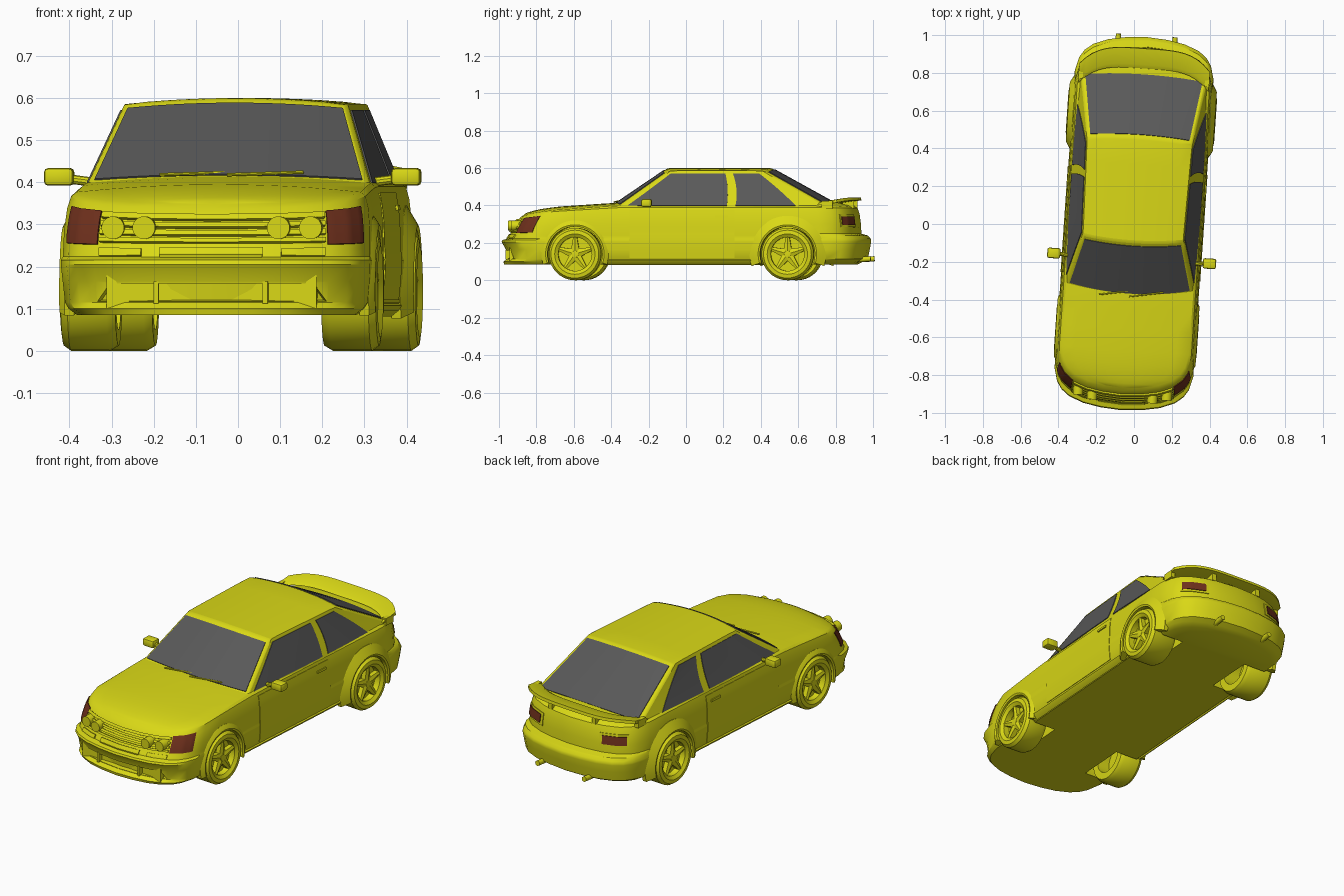
import bpy, bmesh, math
from mathutils import Vector

if "Cube" in bpy.data.objects:
    bpy.data.objects.remove(bpy.data.objects["Cube"])


def material(name, rgb):
    m = bpy.data.materials.new(name)
    m.use_nodes = True
    m.diffuse_color = (*rgb, 1)
    m.node_tree.nodes["Principled BSDF"].inputs["Base Color"].default_value = (*rgb, 1)
    return m


YELLOW = material("yellow paint", (0.70, 0.69, 0.008))
GLASS = material("grey glass", (0.10, 0.10, 0.10))
RED = material("dark red lens", (0.16, 0.03, 0.012))
parts = []


def make(name, bm, mat=YELLOW):
    bmesh.ops.remove_doubles(bm, verts=bm.verts, dist=1e-5)
    bmesh.ops.dissolve_degenerate(bm, edges=bm.edges, dist=1e-5)
    bmesh.ops.recalc_face_normals(bm, faces=bm.faces)
    me = bpy.data.meshes.new(name)
    bm.to_mesh(me)
    bm.free()
    me.materials.append(mat)
    ob = bpy.data.objects.new(name, me)
    bpy.context.collection.objects.link(ob)
    parts.append(ob)
    return ob


def grid(bm, rows, wrap_u=False, wrap_v=False):
    vs = [[bm.verts.new(p) for p in r] for r in rows]
    n, k = len(vs), len(vs[0])
    for i in range(n if wrap_v else n - 1):
        for j in range(k if wrap_u else k - 1):
            a, b = vs[i], vs[(i + 1) % n]
            bm.faces.new((a[j], a[(j + 1) % k], b[(j + 1) % k], b[j]))
    return vs


def interp(table, x):
    for a, b in zip(table, table[1:]):
        if x <= b[0] or b is table[-1]:
            t = max(0, min(1, (x - a[0]) / (b[0] - a[0])))
            return [p + (q - p) * t for p, q in zip(a[1:], b[1:])]


def slab(name, f, mat=YELLOW, lo=-0.004, hi=0.004, nu=8, nv=4):
    """Thin closed plate that follows the surface f(u, v)."""
    def at(u, v, off):
        e = 1e-3
        p = f(u, v)
        n = (f(u + e, v) - f(u - e, v)).cross(f(u, v + e) - f(u, v - e)).normalized()
        if n.dot(p - Vector((0, 0.1, 0.25))) < 0:
            n = -n
        return p + n * off
    bm = bmesh.new()
    us = [0.002 + 0.996 * i / nu for i in range(nu + 1)]
    vs = [0.002 + 0.996 * j / nv for j in range(nv + 1)]
    a = grid(bm, [[at(u, v, lo) for u in us] for v in vs])
    b = grid(bm, [[at(u, v, hi) for u in us] for v in vs])
    rim = lambda g: g[0] + [r[-1] for r in g[1:]] + g[-1][-2::-1] + [r[0] for r in g[-2:0:-1]]
    ra, rb = rim(a), rim(b)
    for i in range(len(ra)):
        j = (i + 1) % len(ra)
        bm.faces.new((ra[i], ra[j], rb[j], rb[i]))
    return make(name, bm, mat)


def lathe(name, prof, y, z, side, a0=0, a1=360, n=40, mat=YELLOW):
    """Closed (radius, x) profile turned about an axle along x."""
    full = a1 - a0 == 360
    bm = bmesh.new()
    angs = [math.radians(a0 + (a1 - a0) * i / n) for i in range(n if full else n + 1)]
    g = grid(bm, [[(side * x, y + r * math.cos(a), z + r * math.sin(a)) for r, x in prof]
                  for a in angs], True, full)
    if not full:
        bm.faces.new(g[0])
        bm.faces.new(g[-1])
    return make(name, bm, mat)


def box(name, lo, hi, bevel=0.0, mat=YELLOW):
    bm = bmesh.new()
    bmesh.ops.create_cube(bm, size=1)
    for v in bm.verts:
        v.co = [(l + h) / 2 + c * (h - l) for l, h, c in zip(lo, hi, v.co)]
    if bevel:
        bmesh.ops.bevel(bm, geom=bm.edges[:], offset=bevel, segments=2, affect='EDGES', profile=0.5)
    return make(name, bm, mat)


def rod(name, p, q, r, n=20):
    p, q = Vector(p), Vector(q)
    bm = bmesh.new()
    bmesh.ops.create_cone(bm, cap_ends=True, segments=n, radius1=r, radius2=r, depth=(q - p).length)
    rot = (q - p).to_track_quat('Z', 'Y')
    for v in bm.verts:
        v.co = rot @ v.co + (p + q) / 2
    return make(name, bm)


# Lower body: level, half width, front y, rear y
ROWS = [(.085, .33, -.975, .92), (.10, .35, -.978, .95), (.115, .36, -.958, .975),
        (.165, .365, -.965, .985), (.205, .368, -.988, .992), (.215, .368, -.983, .992),
        (.225, .365, -.955, .988), (.24, .365, -.95, .975), (.25, .365, -.945, .94),
        (.30, .364, -.93, .938), (.36, .358, -.905, .93), (.39, .35, -.885, .92), (.40, .338, -.87, .905)]
CORNER = [(0, 0, 0), (1, .3, .008), (2, .55, .025), (3, .76, .055), (4, .88, .09), (5, .95, .13), (6, 1, .2)]
DECK = [(-.95, .335), (-.87, .348), (-.7, .375), (-.4, .395), (-.3, .40), (.7, .40), (.95, .395)]


def lift(level, y):
    return level if level < .22 else .22 + (level - .22) / .18 * (interp(DECK, y)[0] - .22)


def shell(level, end, t):
    w, yf, yr = interp(ROWS, level)
    xf, back = interp(CORNER, abs(t) * 6)
    y = yf + back if end < 0 else yr - back
    return Vector((math.copysign(w * xf, t), y, lift(level, y)))


def half_outline(level):
    pts = [shell(level, -1, i / 6) for i in range(7)]
    tail = [shell(level, 1, i / 6) for i in range(6, -1, -1)]
    a, b = pts[-1], tail[0]
    for i in range(1, 12):
        p = a.lerp(b, i / 12)
        p.z = lift(level, p.y)
        pts.append(p)
    return pts + tail


bm = bmesh.new()
flip = Vector((-1, 1, 1))
rings = []
for row in ROWS:
    h = half_outline(row[0])
    rings.append(h + [p * flip for p in h[-2:0:-1]])
g = grid(bm, rings, True)
bm.faces.new(g[0])
deck = []
for p in half_outline(.40):
    deck.append([(p.x * u / 5, p.y, p.z + .018 * (1 - u * u / 25) * min(1, p.x / .3)) for u in range(-5, 6)])
grid(bm, deck)
body = make("body_shell", bm)


def skin(name, end, t0, t1, z0, z1, mat=YELLOW, lo=-.004, hi=.004, taper=0.0):
    def f(u, v):
        z = z0 + (z1 - z0) * v
        lev = .22 + (z - .22) * 1.42 if end < 0 and z > .22 else z
        return shell(lev, end, (t0 + (t1 - t0) * u) * (1 - taper * v))
    return slab(name, f, mat, lo, hi, 12, 4)


def carve(cutter):
    m = body.modifiers.new("cut", 'BOOLEAN')
    m.operation, m.solver, m.object = 'DIFFERENCE', 'EXACT', cutter
    bpy.context.view_layer.objects.active = body
    bpy.ops.object.modifier_apply(modifier=m.name)
    parts.remove(cutter)
    bpy.data.objects.remove(cutter)


# Wheel wells and lower air intake
for s in (-1, 1):
    for y in (-.57, .57):
        carve(rod("well_cutter", (s * .2, y, .14), (s * .5, y, .14), .149, 40))
box("intake_back", (-.25, -.93, .10), (.25, -.90, .18))
carve(skin("intake_cutter", -1, -.5, .5, .117, .16, lo=-.025, hi=.05, taper=.15))
for x in (-.13, .13):
    box("intake_divider", (x - .006, -.957, .112), (x + .006, -.90, .165))

# Cabin panels
A, B = Vector((.337, -.345, .392)), Vector((.265, -.075, .586))
C, D = Vector((.335, .79, .392)), Vector((.278, .44, .586))


def patch(a, b, c, d, bow0, bow1):
    def f(u, v):
        return a.lerp(b, u).lerp(d.lerp(c, u), v) + Vector(bow0).lerp(Vector(bow1), v) * (4 * u * (1 - u))
    return f


shield = patch(A * flip, A, B, B * flip, (0, -.04, .012), (0, -.02, .014))
roof = patch(B * flip, B, D, D * flip, (0, -.02, .014), (0, .015, .014))
hatch = patch(D * flip, D, C, C * flip, (0, .015, .014), (0, .02, .012))
flank = {s: patch(*(p * (flip if s < 0 else Vector((1, 1, 1))) for p in (A, C, D, B)),
                  (s * .012, 0, 0), (0, 0, 0)) for s in (-1, 1)}
bm = bmesh.new()
for f in (shield, roof, hatch, flank[-1], flank[1]):
    grid(bm, [[f(i / 10, j / 4) for i in range(11)] for j in range(5)])
cabin = make("cabin", bm)
bev = cabin.modifiers.new("soft edges", 'BEVEL')
bev.width, bev.segments, bev.angle_limit = .009, 2, math.radians(25)


def pane(name, f, quad):
    a, b, c, d = (Vector((*q, 0)) for q in quad)
    def g(u, v):
        q = a.lerp(b, u).lerp(d.lerp(c, u), v)
        return f(q.x, q.y)
    slab(name, g, GLASS, -.004, .004, 14, 6)


pane("windshield", shield, [(.02, .06), (.98, .06), (.975, .93), (.025, .93)])
pane("rear_window", hatch, [(.03, .05), (.97, .05), (.97, .95), (.03, .95)])
for s in (-1, 1):
    pane("door_window", flank[s], [(.04, .03), (.52, .03), (.58, .92), (.06, .92)])
    pane("quarter_window", flank[s], [(.56, .03), (.85, .03), (.90, .92), (.65, .92)])

# Wheels, flares and everything mirrored on the sides
for s in (-1, 1):
    for y, out, inn, lip, big in ((-.57, .378, .245, .372, .18), (.57, .394, .235, .386, .205)):
        lathe("tyre", [(.099, out - .006), (.108, out), (.128, out - .003), (.14, out - .02),
                       (.14, inn + .02), (.128, inn), (.09, inn), (.09, out - .012)], y, .14, s)
        lathe("rim_dish", [(0, out - .045), (.094, out - .045), (.094, out - .06), (0, out - .06)], y, .14, s)
        lathe("hub", [(0, out - .012), (.018, out - .014), (.026, out - .05), (0, out - .05)], y, .14, s, n=20)
        bm = bmesh.new()
        for k in range(5):
            a = math.radians(90 + 72 * k)
            rad, tan = Vector((0, math.cos(a), math.sin(a))), Vector((0, -math.sin(a), math.cos(a)))
            ring = lambda r, w, x: [Vector((s * xx, y, .14)) + rad * r + tan * ww
                                    for ww, xx in ((-w, x - .03), (-w, x - .006), (0, x), (w, x - .006), (w, x - .03))]
            g = grid(bm, [ring(.01, .024, out - .014), ring(.096, .009, out - .01)], True)
            bm.faces.new(g[0])
            bm.faces.new(g[1])
        make("star_spokes", bm)
        lathe("arch_flare", [(.147, .33), (.147, lip), (.157, lip + .004), (.165, lip), (big, .362), (big, .34)],
              y, .14, s, -18, 198, 28)

    def side(y0, y1, z0, z1):
        return lambda u, v: Vector((s * interp(ROWS, z0 + (z1 - z0) * v)[0], y0 + (y1 - y0) * u, z0 + (z1 - z0) * v))
    slab("door_panel", side(-.28, .285, .12, .375), hi=.003, nu=4, nv=8)
    slab("door_handle", side(.18, .25, .333, .345), hi=.009, nu=2, nv=1)
    slab("rocker_sill", side(-.42, .42, .088, .112), hi=.008, nu=4, nv=2)
    xs = sorted((s * .378, s * .448))
    box("mirror", (xs[0], -.21, .392), (xs[1], -.155, .434), .01)
    rod("mirror_arm", (s * .33, -.19, .40), (s * .39, -.182, .408), .011, 10)

    # Lights, slots and exhausts
    skin("corner_lamp", -1, s * .49, s * .86, .252, .326, RED, hi=.005)
    for x, y in ((.16, -.915), (.235, -.895)):
        rod("round_lamp", (s * x, y - .026, .292), (s * x, y + .03, .292), .027, 28)
    skin("bumper_slot", -1, s * .27, s * .48, .224, .243, hi=.007)
    skin("tail_lamp_frame", 1, s * .30, s * .66, .285, .355, hi=.004)
    skin("tail_lamp", 1, s * .33, s * .63, .297, .343, RED, lo=0, hi=.008)
    rod("exhaust", (s * .15, .85, .105), (s * .15, 1.0, .115), .014, 16)
    rod("wiper", (s * .08 - .08, -.385, .418), (s * .08 + .1, -.352, .424), .004, 8)

skin("front_plate", -1, -.19, .19, .222, .246, hi=.007)
for z in (.262, .280, .298, .316):
    skin("grille_bar", -1, -.48, .48, z - .005, z + .005, lo=-.004, hi=.011)

# Rear wing
bm = bmesh.new()
rows = []
for i in range(-10, 11):
    t = i / 10
    y, z = .865 - .10 * t ** 4, .422 - .012 * t ** 8
    rows.append([(.345 * t, y + dy, z + dz) for dy, dz in ((-.04, -.004), (-.02, .008), (.065, .022), (.068, .006), (0, -.006))])
g = grid(bm, rows, True)
bm.faces.new(g[0])
bm.faces.new(g[-1])
make("rear_wing", bm)
for x in (-.335, -.14, .14, .335):
    y = .75 if abs(x) > .2 else .85
    box("wing_post", (x - .012, y, .385), (x + .012, y + .06, .425))

# Shading and the slight turn of the whole car
for ob in parts:
    bpy.ops.object.select_all(action='DESELECT')
    ob.select_set(True)
    bpy.context.view_layer.objects.active = ob
    bpy.ops.object.shade_smooth_by_angle(angle=math.radians(32))
    ob.rotation_euler.z = math.radians(-3.9)
